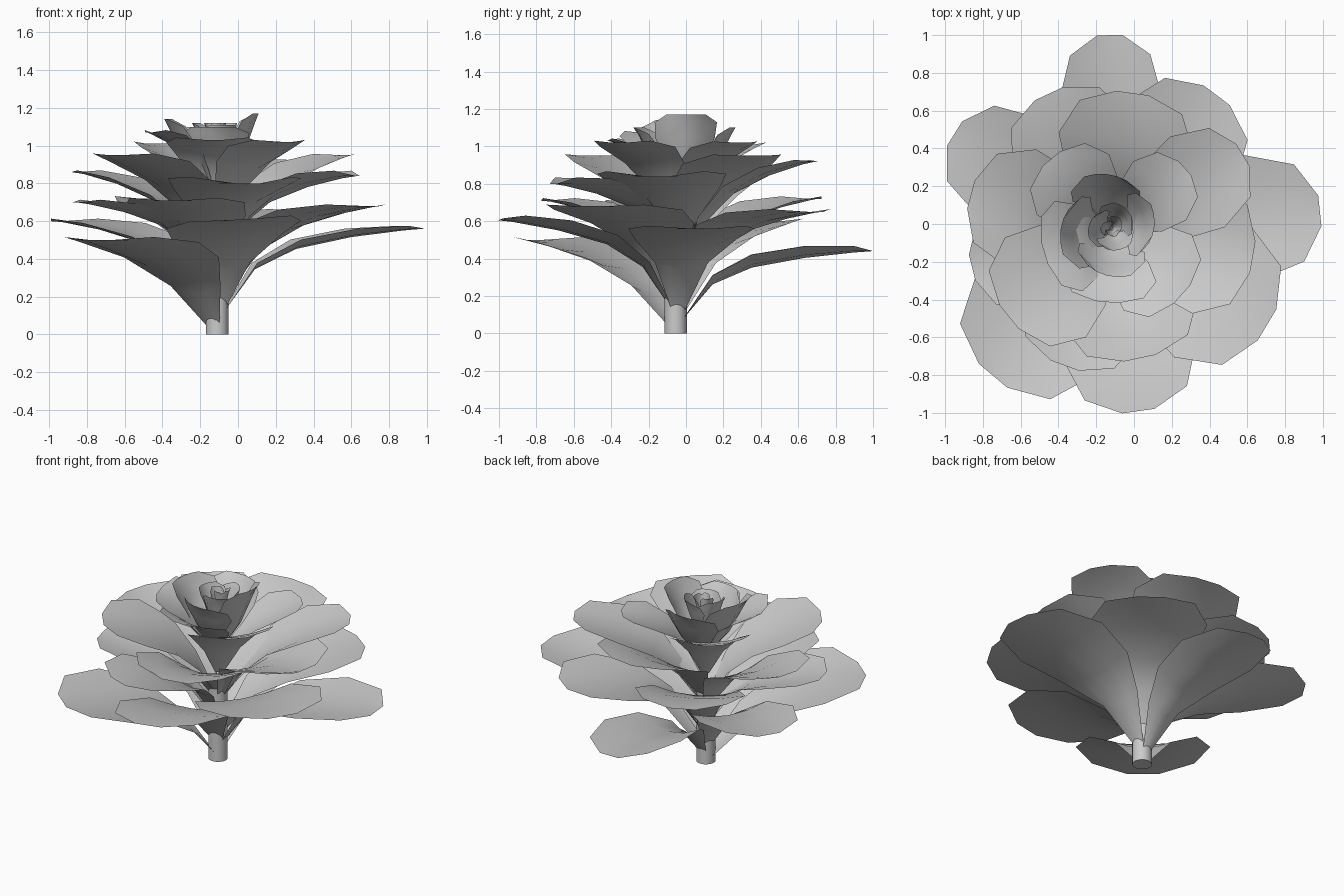
import bpy, math

CX, CY = -0.11, -0.045

def sheet(name, rows):
    n = len(rows[0])
    verts = [p for r in rows for p in r]
    faces = [(i*n+j, i*n+j+1, (i+1)*n+j+1, (i+1)*n+j)
             for i in range(len(rows)-1) for j in range(n-1)]
    me = bpy.data.meshes.new(name)
    me.from_pydata(verts, [], faces)
    me.polygons.foreach_set("use_smooth", [True]*len(me.polygons))
    ob = bpy.data.objects.new(name, me)
    bpy.context.collection.objects.link(ob)
    return ob

# stations along a petal: radius, height, half width, edge lift fractions
STATIONS = [(0.03, 0.0, 0.10, 0.0), (0.18, 0.38, 0.42, 0.7), (0.38, 0.67, 0.80, 1.0),
            (0.65, 0.86, 1.0, 0.9), (0.90, 0.97, 0.76, 0.5), (1.0, 1.0, 0.24, 0.0)]
COLS = [-1, -0.5, 0, 0.5, 1]

def open_petal(name, power, ang, length, width, z0, z1, cup, tilt=0.0):
    a = math.radians(ang)
    c, s = math.cos(a), math.sin(a)
    rows = []
    for rf, zf, wf, cf in STATIONS:
        row = []
        for u in COLS:
            r = rf*length
            l = u*wf*width
            z = z0 + (z1-z0)*zf**power + cup*cf*u*u + tilt*l
            row.append((CX + r*c - l*s, CY + r*s + l*c, z))
        rows.append(row)
    return sheet(name, rows)

def cup_petal(name, ang, radius, half, z0, z1, flare=1.0):
    # upright petal wrapped round the axis
    rows = []
    for t, rf, wf in [(0, .15, .5), (.35, .55, .8), (.7, .8, 1), (.9, .93, .85), (1, 1, .45)]:
        row = []
        for u in COLS:
            a = math.radians(ang + u*wf*half)
            r = radius*rf*(1 + (flare-1)*u*0.5)
            row.append((CX-0.01 + r*math.cos(a), CY+0.02 + r*math.sin(a), z0 + (z1-z0)*t))
        rows.append(row)
    return sheet(name, rows)

# stem
bpy.ops.mesh.primitive_cylinder_add(vertices=16, radius=0.06, depth=0.5,
                                    location=(CX, CY-0.01, 0.25))
bpy.context.object.name = "stem"
bpy.ops.object.shade_smooth_by_angle()

# spreading petals: rise power, angle, length, half width, base z, tip z, edge lift, tilt
LAYERS = {
    "outer_petal": [
        (.7, 91, 1.045, .28, .08, .44, .07), (.8, 148, .99, .31, .12, .60, .05),
        (.7, 6, 1.10, .34, .12, .56, .05), (1.0, 230, .99, .41, .04, .50, .06),
        (.8, 278, .955, .36, .13, .61, .03, .06)],
    "lower_petal": [
        (.8, -31, .95, .40, .20, .68, .04), (.8, 53, .91, .36, .22, .65, .05),
        (.9, 115, .81, .34, .26, .72, .05), (.9, 194, .77, .29, .28, .70, .05),
        (.9, 250, .75, .33, .28, .71, .05)],
    "middle_petal": [
        (1.1, 165, .78, .32, .38, .86, .05), (1.2, 31, .80, .28, .42, .95, .05),
        (1.0, -10, .75, .35, .42, .84, .08), (1.0, 282, .68, .36, .42, .80, .09),
        (1.1, 219, .71, .34, .44, .95, .05), (1.2, 82, .745, .36, .44, .92, .05)],
    "upper_petal": [
        (1.1, 42, .51, .21, .60, 1.02, .04), (1.1, -42, .49, .27, .58, 1.02, .05),
        (1.1, 130, .51, .25, .60, 1.01, .05), (1.0, -95, .37, .25, .62, 1.03, .05),
        (1.0, 197, .38, .25, .64, 1.07, .05)],
}
for name, petals in LAYERS.items():
    for i, p in enumerate(petals):
        open_petal(f"{name}_{i+1}", *p)

# cupped inner petals: angle, rim radius, half angle, base z, rim z
INNER = [(5, .23, 60, .76, 1.17), (95, .29, 50, .74, 1.10), (182, .27, 58, .76, 1.14),
         (265, .25, 60, .76, 1.10), (50, .13, 75, .85, 1.12), (170, .12, 75, .85, 1.12),
         (290, .12, 75, .85, 1.11)]
for i, p in enumerate(INNER):
    cup_petal(f"inner_petal_{i+1}", *p, flare=1.15)

# tight bud in the heart
for i in range(3):
    cup_petal(f"bud_petal_{i+1}", 20 + 125*i, .06 - .01*i, 80, .9, 1.12, flare=1.4)
